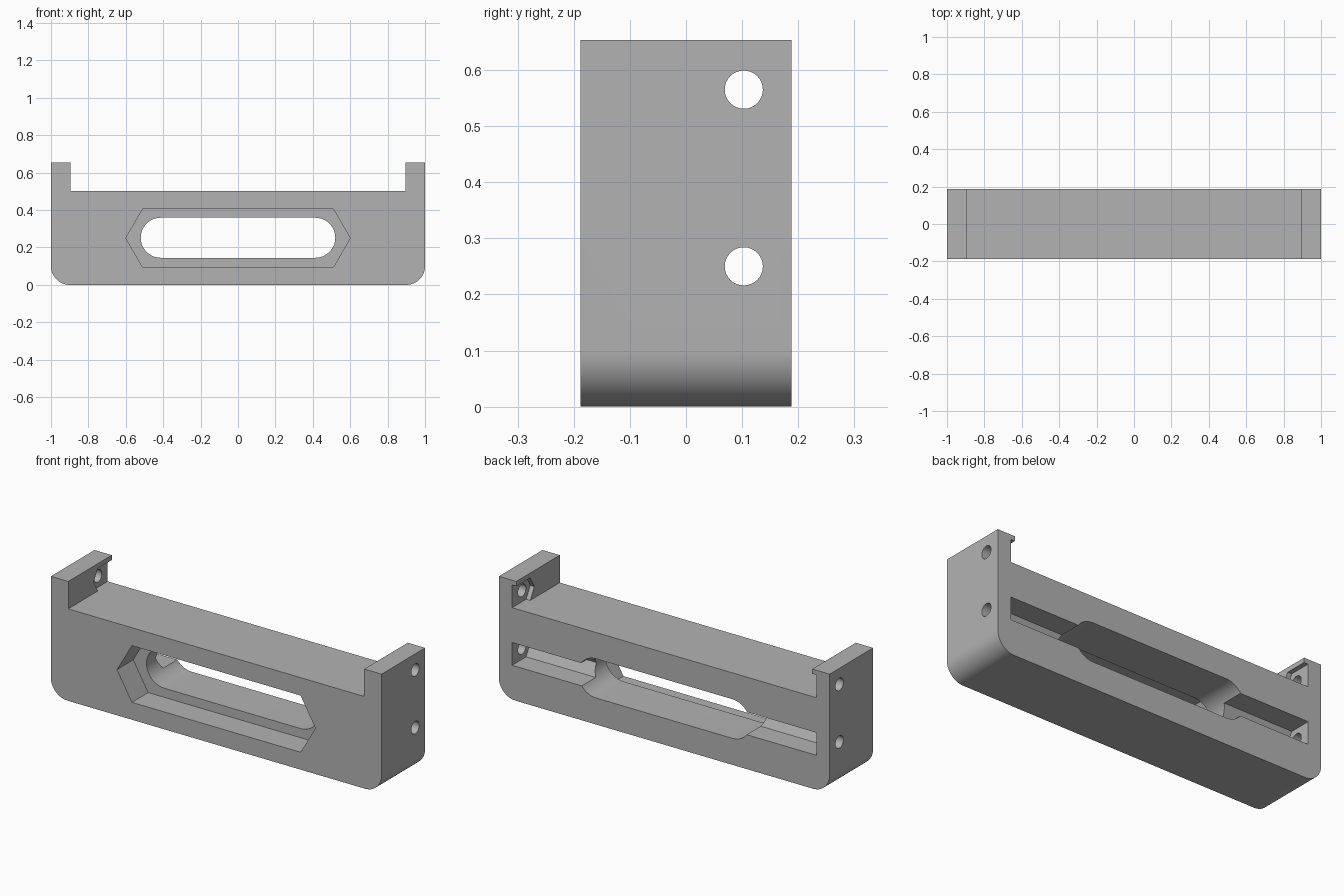
import bpy, bmesh, math
from mathutils import Vector

cube = bpy.data.objects.get("Cube")
if cube:
    bpy.data.objects.remove(cube, do_unlink=True)

HALF_Y = 0.188
TOP, LUG_TOP, LUG_X = 0.503, 0.653, 0.895
HOLE_Y, HOLE_R, NUT_HALF = 0.103, 0.034, 0.062
HOLE_HEIGHTS = (0.25, 0.565)
NUT_END = 0.92

grey = bpy.data.materials.new("plain grey")
grey.use_nodes = True
grey.diffuse_color = (0.45, 0.45, 0.45, 1)
grey.node_tree.nodes["Principled BSDF"].inputs["Base Color"].default_value = (0.45, 0.45, 0.45, 1)


def arc(cx, cz, r, start, end, steps):
    """Points on an arc, angles in degrees."""
    angles = [math.radians(start + (end - start) * i / steps) for i in range(steps + 1)]
    return [(cx + r * math.cos(a), cz + r * math.sin(a)) for a in angles]


def prism(name, points, axis, low, high):
    """Extrude a profile along y (points are x, z) or along x (points are y, z)."""
    def place(p, t):
        return (p[0], t, p[1]) if axis == "y" else (t, p[0], p[1])
    bm = bmesh.new()
    face = bm.faces.new([bm.verts.new(place(p, low)) for p in points])
    grown = bmesh.ops.extrude_face_region(bm, geom=[face])
    shift = Vector(place((0, 0), high - low))
    bmesh.ops.translate(bm, vec=shift, verts=[g for g in grown["geom"] if isinstance(g, bmesh.types.BMVert)])
    bmesh.ops.recalc_face_normals(bm, faces=bm.faces)
    mesh = bpy.data.meshes.new(name)
    bm.to_mesh(mesh)
    bm.free()
    obj = bpy.data.objects.new(name, mesh)
    bpy.context.collection.objects.link(obj)
    mesh.materials.append(grey)
    return obj


# Body with rounded lower corners and an upright lug at each end
right_half = arc(0.9, 0.1, 0.1, -90, 0, 16) + [(1, LUG_TOP), (LUG_X, LUG_TOP), (LUG_X, TOP)]
body = prism("bracket_body", right_half + [(-x, z) for x, z in reversed(right_half)], "y", -HALF_Y, HALF_Y)

cutters = []

# Long hexagonal pocket in the front face
hexagon = [(0.6, 0.25), (0.51, 0.405), (-0.51, 0.405), (-0.6, 0.25), (-0.51, 0.095), (0.51, 0.095)]
cutters.append(prism("front_pocket_cutter", hexagon, "y", -0.3, -0.048))

# Round-ended slot right through
slot = arc(0.413, 0.252, 0.107, -90, 90, 24) + arc(-0.413, 0.252, 0.107, 90, 270, 24)
cutters.append(prism("slot_cutter", slot, "y", -0.3, 0.3))


def nut_profile(z):
    """Half a hexagon, carried on to the open back."""
    side = NUT_HALF / math.sqrt(3)
    return [(0.3, z - NUT_HALF), (0.3, z + NUT_HALF), (HOLE_Y - side, z + NUT_HALF),
            (HOLE_Y - 2 * side, z), (HOLE_Y - side, z - NUT_HALF)]


# Nut channel along the back, nut pockets inside the lugs, and bolt holes
low, high = HOLE_HEIGHTS
cutters.append(prism("nut_channel_cutter", nut_profile(low), "x", -NUT_END, NUT_END))
cutters.append(prism("lug_pocket_cutter", nut_profile(high), "x", -NUT_END, NUT_END))
for z in HOLE_HEIGHTS:
    circle = arc(HOLE_Y, z, HOLE_R, 0, 360, 32)[:-1]
    cutters.append(prism("bolt_hole_cutter", circle, "x", -1.2, 1.2))

bpy.ops.object.select_all(action="DESELECT")
bpy.context.view_layer.objects.active = body
body.select_set(True)
for cutter in cutters:
    mod = body.modifiers.new(cutter.name, "BOOLEAN")
    mod.operation, mod.solver, mod.object = "DIFFERENCE", "EXACT", cutter
    bpy.ops.object.modifier_apply(modifier=mod.name)
    bpy.data.objects.remove(cutter, do_unlink=True)

bpy.ops.object.shade_smooth_by_angle(angle=math.radians(25))
